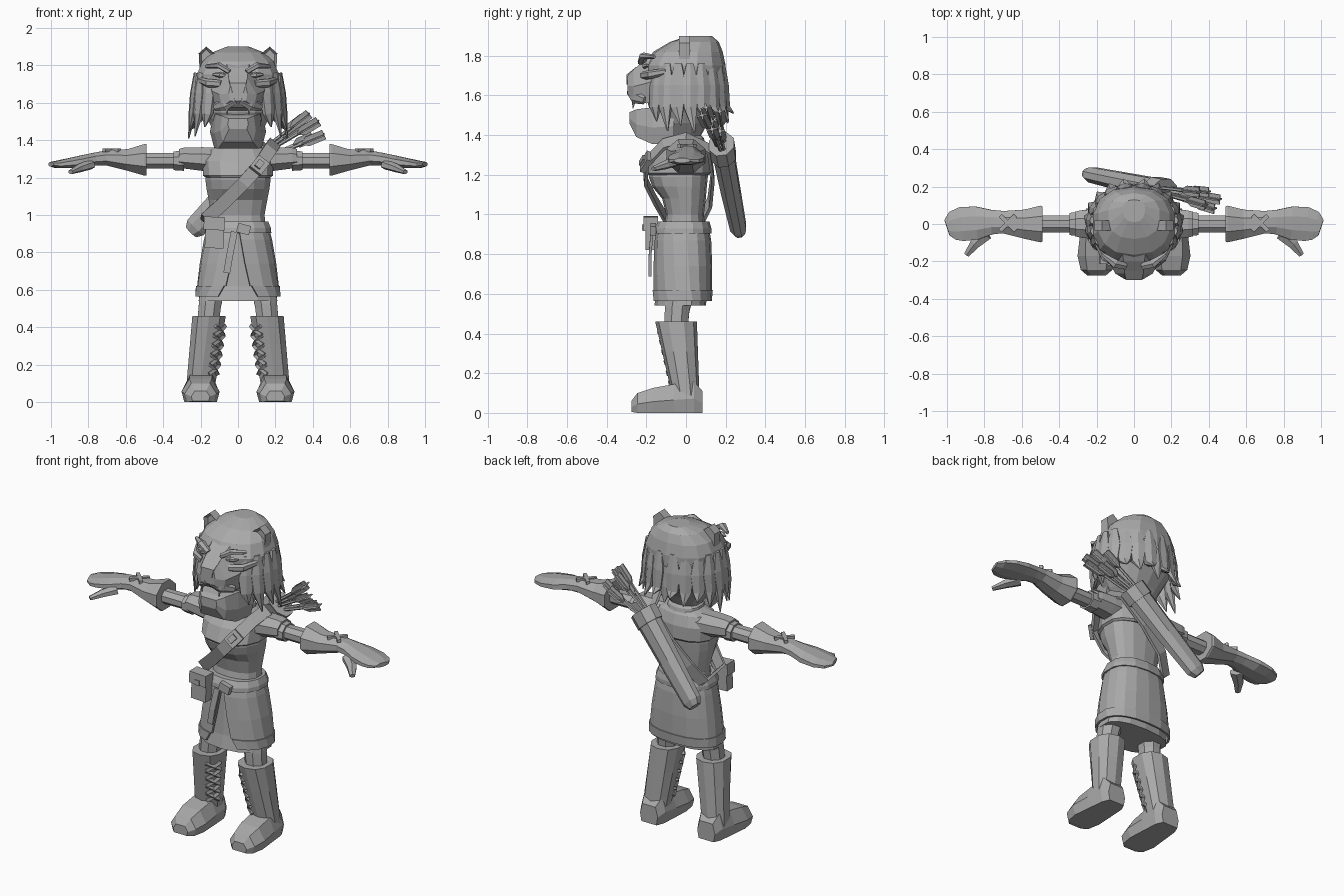
import bpy, bmesh, math
from mathutils import Vector, Matrix, Euler

if "Cube" in bpy.data.objects:
    bpy.data.objects.remove(bpy.data.objects["Cube"])

GREY = (0.40, 0.40, 0.40, 1)
mat = bpy.data.materials.new("plain grey")
mat.use_nodes = True
mat.diffuse_color = GREY
mat.node_tree.nodes["Principled BSDF"].inputs["Base Color"].default_value = GREY


def finish(name, bm, mirror=False):
    bmesh.ops.recalc_face_normals(bm, faces=bm.faces[:])
    me = bpy.data.meshes.new(name)
    bm.to_mesh(me)
    bm.free()
    me.materials.append(mat)
    ob = bpy.data.objects.new(name, me)
    bpy.context.collection.objects.link(ob)
    if mirror:
        ob.modifiers.new("mirror", 'MIRROR')
    return ob


def loft(name, rings, mirror=False, closed=True):
    """Skin a row of equal-sized rings; closed rings are capped."""
    bm = bmesh.new()
    vs = [[bm.verts.new(p) for p in r] for r in rings]
    n = len(rings[0])
    for a, b in zip(vs, vs[1:]):
        for i in range(n if closed else n - 1):
            j = (i + 1) % n
            bm.faces.new((a[i], a[j], b[j], b[i]))
    if closed:
        bm.faces.new(vs[0])
        bm.faces.new(vs[-1])
    return finish(name, bm, mirror)


def oval(z, hw, yf, yb, cx=0, cy=0, n=14, gap=None, p=0.85):
    """Horizontal rounded ring, optionally open at the front."""
    out = []
    for i in range(n):
        if gap is None:
            a = math.radians(-90 + 360 * i / n)
        else:
            a = math.radians(-90 + gap + (360 - 2 * gap) * i / (n - 1))
        c, s = math.cos(a), math.sin(a)
        x = math.copysign(abs(c) ** p, c) * hw
        y = abs(s) ** p * ((yb - cy) if s > 0 else (yf - cy))
        out.append((cx + x, cy + y, z))
    return out


def section(y, cx, hb, zb, ht, zt, mid=0.45):
    """Upright cross-section for parts lofted along y."""
    zm = zb + (zt - zb) * mid
    return [(cx + ht, y, zt), (cx + hb, y, zm), (cx + hb * .85, y, zb),
            (cx - hb * .85, y, zb), (cx - hb, y, zm), (cx - ht, y, zt)]


def tube(name, path, sizes, ref, n=8, mirror=False):
    """Sweep an oval (or rectangle when n is 4) along a path."""
    pts = [Vector(p) for p in path]
    rings = []
    for i, p in enumerate(pts):
        t = (pts[min(i + 1, len(pts) - 1)] - pts[max(i - 1, 0)]).normalized()
        r = ref(p) if callable(ref) else Vector(ref)
        side = t.cross(r).normalized()
        up = side.cross(t)
        w, h = sizes[i] if isinstance(sizes, list) else sizes
        k = 1.414 if n == 4 else 1.04
        rings.append([p + side * (w * k * math.cos(a)) + up * (h * k * math.sin(a))
                      for a in (2 * math.pi * (j + .5) / n for j in range(n))])
    return loft(name, rings, mirror)


def box(name, loc, size, rot=(0, 0, 0), mirror=False):
    bm = bmesh.new()
    m = Matrix.LocRotScale(Vector(loc), Euler([math.radians(r) for r in rot]), Vector(size))
    bmesh.ops.create_cube(bm, size=1, matrix=m)
    return finish(name, bm, mirror)


# Head: skull, muzzle and jaw
loft("head", [oval(z, w, f, b, cy=c) for z, w, f, b, c in [
    (1.37, .07, -.10, .06, 0), (1.46, .14, -.16, .11, 0), (1.55, .185, -.19, .185, 0),
    (1.66, .22, -.20, .20, 0), (1.75, .225, -.205, .20, 0), (1.82, .195, -.165, .185, .01),
    (1.87, .14, -.08, .165, .04), (1.90, .06, .01, .13, .08)]])
loft("muzzle", [section(*s) for s in [
    (-.10, 0, .17, 1.58, .07, 1.845), (-.20, 0, .135, 1.56, .055, 1.785),
    (-.265, 0, .10, 1.575, .05, 1.73), (-.295, 0, .05, 1.61, .04, 1.70)]])
loft("nose", [section(*s) for s in [
    (-.25, 0, .05, 1.655, .05, 1.745), (-.30, 0, .035, 1.655, .045, 1.705)]])
loft("lower_jaw", [section(*s) for s in [
    (-.06, 0, .15, 1.36, .13, 1.55), (-.17, 0, .125, 1.355, .12, 1.54),
    (-.25, 0, .095, 1.39, .085, 1.53), (-.285, 0, .055, 1.46, .05, 1.515)]])
tube("fang", [(.06, -.262, 1.58), (.058, -.268, 1.535)], [(.011, .011), (.002, .002)],
     (0, 1, 0), 5, True)
tube("jowl", [(.015, -.285, 1.62), (.07, -.262, 1.595), (.125, -.21, 1.575)],
     [(.014, .025), (.016, .035), (.008, .02)], (0, 0, 1), 6, True)
tube("brow", [(.045, -.225, 1.765), (.10, -.212, 1.80), (.17, -.16, 1.795)],
     [(.02, .014), (.025, .016), (.01, .01)], (0, 0, 1), 6, True)
tube("eye", [(.06, -.21, 1.745), (.095, -.208, 1.75), (.135, -.192, 1.752)],
     [(.006, .006), (.014, .016), (.006, .006)], (0, 0, 1), 6, True)
tube("cheekbone", [(.09, -.22, 1.70), (.16, -.18, 1.705), (.205, -.10, 1.72)],
     [(.012, .02), (.018, .022), (.01, .015)], (0, 0, 1), 6, True)

# Ears with a hollowed front
bm = bmesh.new()
outline = [(.105, 1.80), (.125, 1.865), (.17, 1.90), (.21, 1.865), (.205, 1.77)]
front = bm.faces.new([bm.verts.new((x, -.035, z)) for x, z in outline])
ext = bmesh.ops.extrude_face_region(bm, geom=[front], use_keep_orig=True)
back = [v for v in ext["geom"] if isinstance(v, bmesh.types.BMVert)]
bmesh.ops.translate(bm, verts=back, vec=(0, .055, 0))
bmesh.ops.inset_region(bm, faces=[front], thickness=.016)
bmesh.ops.translate(bm, verts=front.verts[:], vec=(0, .02, 0))
finish("ear", bm, True)

# Hair: pointed locks around the sides and back
for i, deg in enumerate((-48, -30, -12, 6, 24, 42, 60, 78)):
    a = math.radians(deg)
    d = Vector((math.cos(a), math.sin(a), 0))
    tip = (1.47, 1.42, 1.45, 1.41, 1.46, 1.50, 1.47, 1.51)[i]

    def at(r, z, shift=0):
        return (d.x * (r + .02), d.y * r * .92 + shift, z)
    tube("hair_lock", [at(.205, 1.76), at(.215, 1.65), at(.225, 1.54), at(.245, tip, .02)],
         [(.02, .012), (.048, .022), (.036, .02), (.003, .003)], d, 6, True)
tube("nape_lock", [(0, .19, 1.68), (0, .195, 1.56), (0, .21, 1.46)],
     [(.05, .015), (.045, .02), (.003, .003)], (0, 1, 0), 6)

# Torso, neck, mantle and collar
loft("torso", [oval(*r) for r in [
    (.90, .155, -.12, .10), (1.0, .145, -.10, .09), (1.08, .16, -.12, .10), (1.14, .172, -.17, .105),
    (1.19, .178, -.187, .11), (1.25, .175, -.175, .11), (1.33, .15, -.10, .09)]])
loft("neck", [oval(1.30, .075, -.07, .07), oval(1.45, .07, -.07, .065)])
loft("mantle", [oval(*r) for r in [
    (1.20, .175, -.195, .118), (1.21, .19, -.20, .125), (1.29, .195, -.165, .125),
    (1.35, .16, -.11, .105), (1.375, .10, -.085, .085)]])
loft("collar", [oval(1.345, .11, -.105, .10), oval(1.385, .10, -.095, .09), oval(1.40, .08, -.08, .075)])
tube("shoulder_cap", [(.10, 0, 1.295), (.20, 0, 1.30), (.29, 0, 1.305), (.315, 0, 1.305)],
     [(.09, .07), (.085, .065), (.075, .058), (.068, .05)], (0, 0, 1), 8, True)

# Arms, gauntlets and thumbs
tube("arm", [(.22, 0, 1.29), (.54, 0, 1.29)], (.047, .042), (0, 0, 1), 8, True)
tube("sleeve_band", [(.29, 0, 1.29), (.345, 0, 1.29)], [(.066, .056), (.062, .052)], (0, 0, 1), 8, True)
tube("gauntlet", [(.49, 0, 1.295), (.50, 0, 1.295), (.59, 0, 1.295), (.70, .01, 1.305), (.76, .01, 1.30),
                  (.84, .005, 1.285), (.92, 0, 1.275), (.97, -.01, 1.27), (1.0, -.02, 1.272)],
     [(.098, .088), (.102, .088), (.08, .06), (.062, .042), (.068, .036),
      (.092, .034), (.095, .026), (.08, .02), (.045, .012)], (0, 0, 1), 8, True)
tube("thumb", [(.79, -.05, 1.27), (.85, -.105, 1.25), (.895, -.165, 1.23)],
     [(.04, .026), (.03, .022), (.016, .012)], (0, 0, 1), 6, True)
for turn in (45, -45):
    box("gauntlet_cross", (.675, .005, 1.347), (.115, .022, .018), (0, 0, turn), True)

# Skirts, hem and belt
loft("inner_skirt", [oval(.90, .16, -.13, .11), oval(.62, .205, -.145, .11), oval(.54, .215, -.16, .10)])
over = loft("over_skirt", [oval(z, w, f, b, n=17, gap=g) for z, w, f, b, g in [
    (.935, .165, -.145, .115, 1), (.87, .182, -.158, .127, 3),
    (.74, .205, -.165, .132, 8), (.62, .22, -.168, .13, 14)]], closed=False)
hem = loft("skirt_hem", [oval(z, w, f, b, n=17, gap=g) for z, w, f, b, g in [
    (.62, .227, -.174, .135, 16), (.565, .23, -.176, .13, 24)]], closed=False)
for ob in (over, hem):
    ob.modifiers.new("cloth", 'SOLIDIFY').thickness = .012
loft("belt", [oval(.905, .182, -.162, .128), oval(.93, .18, -.16, .128), oval(.965, .165, -.14, .118)])
box("belt_knot", (.03, -.165, .925), (.07, .03, .05), (0, 15, 0))
tube("belt_tail", [(-.02, -.172, .91), (-.045, -.182, .78), (-.06, -.182, .69)], (.018, .007), (0, 1, 0), 4)

# Pouch
box("pouch", (-.125, -.175, .895), (.10, .06, .145), (0, 3, 0))
box("pouch_flap", (-.127, -.178, .955), (.112, .074, .07), (0, 3, 0))
box("pouch_clasp", (-.127, -.216, .935), (.03, .01, .03))

# Legs and boots
tube("leg", [(.13, -.02, .66), (.15, -.045, .52), (.16, -.05, .42)],
     [(.075, .075), (.062, .065), (.06, .06)], (0, 1, 0), 8, True)


def shaft(z, grow=0.0):
    t = (z - .08) / .38
    cx, cy, rx, ry = .20 - .045 * t, -.0 - .05 * t, .08 + .013 * t + grow, .068 + .037 * t + grow
    return cx, cy, rx, ry


def shaft_ring(z):
    cx, cy, rx, ry = shaft(z)
    return oval(z, rx, cy - ry, cy + ry, cx, cy, n=10)


loft("boot_shaft", [shaft_ring(z) for z in (.08, .16, .31, .46)], True)
loft("boot_foot", [section(*s) for s in [
    (.083, .195, .06, 0, .045, .11), (.04, .195, .082, 0, .06, .16), (-.06, .197, .092, 0, .06, .145),
    (-.17, .20, .102, 0, .06, .125), (-.245, .20, .085, 0, .05, .10), (-.275, .20, .05, .005, .03, .06)]], True)


def lace_point(deg, z):
    cx, cy, rx, ry = shaft(z, .004)
    a = math.radians(deg)
    return (cx + rx * math.cos(a), cy + ry * math.sin(a), z)


for k in range(5):
    z = .15 + .052 * k
    for a, b in ((195, 245), (245, 195)):
        tube("boot_lace", [lace_point(a, z), lace_point(220, z + .025), lace_point(b, z + .05)],
             (.009, .009), (0, 1, .3), 4, True)

# Shoulder strap and buckle
tube("strap", [(-.17, .07, .96), (-.165, -.105, .985), (-.07, -.155, 1.07), (.03, -.205, 1.17),
               (.115, -.197, 1.265), (.175, -.11, 1.355), (.195, 0, 1.385), (.16, .115, 1.33),
               (.03, .135, 1.19), (-.10, .12, 1.06), (-.17, .07, .96)],
     (.036, .008), lambda p: p - Vector((0, 0, 1.15)), 4)
box("buckle", (.115, -.203, 1.265), (.075, .025, .085), (-25, 38, 0))
box("buckle_pin", (.113, -.216, 1.27), (.035, .025, .045), (-25, 38, 0))

# Quiver and arrows
tube("quiver", [(-.25, .27, .91), (-.225, .263, .935), (-.05, .225, 1.12), (.145, .185, 1.33)],
     [(.04, .03), (.062, .042), (.07, .05), (.078, .056)], (0, 1, 0), 8)
tube("quiver_rim", [(.11, .19, 1.295), (.165, .178, 1.355)], [(.086, .064), (.088, .066)], (0, 1, 0), 8)
for tip in ((.38, .10, 1.54), (.43, .08, 1.50), (.46, .13, 1.43),
            (.40, .17, 1.42), (.33, .13, 1.47), (.35, .17, 1.52)):
    end, root = Vector(tip), Vector((.14, .18, 1.33))
    root += (end - Vector((.39, .13, 1.48))) * .4
    tube("arrow_shaft", [root, end], (.009, .009), (0, 1, 0), 5)
    for w, h in ((.027, .004), (.004, .027)):
        tube("arrow_feather", [end.lerp(root, .42), end.lerp(root, .3), end], [(.004, .004), (w, h), (w, h)],
             (0, 1, .2), 4)
